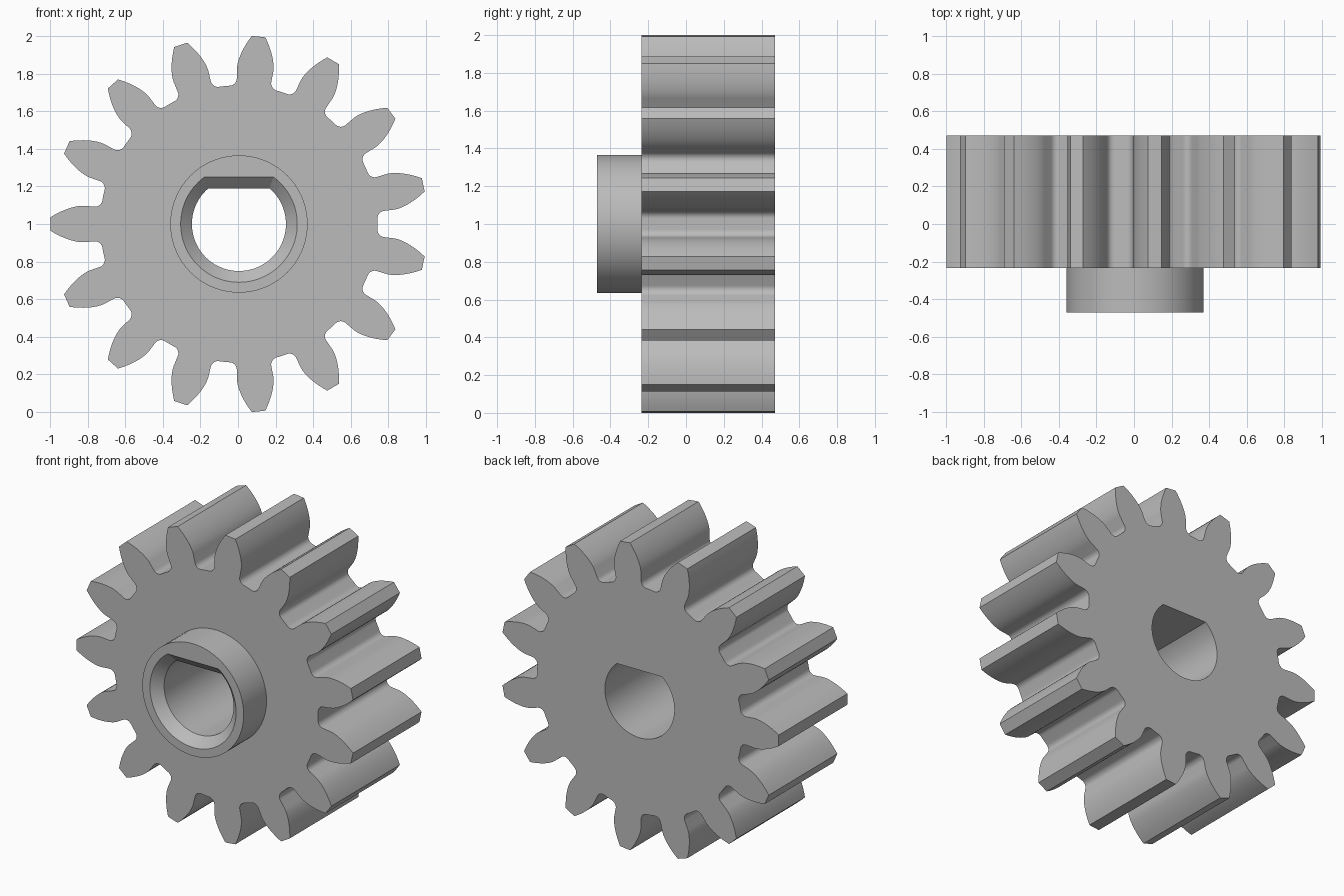
import bpy, bmesh
from math import sin, cos, tan, acos, asin, pi, radians, sqrt
from mathutils import Vector

old = bpy.data.objects.get("Cube")
if old:
    bpy.data.objects.remove(old, do_unlink=True)

# Main dimensions
TEETH = 15
TIP_R = 1.0024
MODULE = 2 * TIP_R / (TEETH + 2)
PITCH_R = MODULE * TEETH / 2
ROOT_R = PITCH_R - 1.25 * MODULE
BASE_R = PITCH_R * cos(radians(20))
FILLET = 0.04
NECK = 0.092          # half thickness of a tooth at its foot
HUB_R, BORE_R, FLAT, CHAMFER = 0.365, 0.25, 0.19, 0.06
HUB_Y, FRONT_Y, BACK_Y = -0.47, -0.235, 0.47
CENTRE = Vector((0.005, 0, 1))


def involute(r):
    a = acos(min(1, BASE_R / r))
    return tan(a) - a


def half_tooth():
    """Right-hand side of one tooth, tip to root, as (radius along axis, offset)."""
    pts = []
    for i in range(9):
        r = TIP_R + (BASE_R - TIP_R) * i / 8
        a = radians(5.85) + involute(PITCH_R) - involute(r)
        pts.append((r * cos(a), r * sin(a)))
    # concave fillet from the neck of the tooth into the root circle
    off = NECK + FILLET
    along = sqrt((ROOT_R + FILLET) ** 2 - off ** 2)
    sweep = pi / 2 - asin(off / (ROOT_R + FILLET))
    for i in range(9):
        t = sweep * i / 8
        pts.append((along - FILLET * sin(t), off - FILLET * cos(t)))
    pts.append((ROOT_R * cos(pi / TEETH), ROOT_R * sin(pi / TEETH)))
    return pts


def gear_profile():
    side = half_tooth()
    tooth = [(u, -v) for u, v in reversed(side[:-1])] + side
    out = []
    for k in range(TEETH):
        a = pi + k * 2 * pi / TEETH
        out += [(u * cos(a) - v * sin(a), u * sin(a) + v * cos(a)) for u, v in tooth]
    return out


def d_profile(r, flat, n=72):
    """Circle cut off by a level flat at the top."""
    start = pi - asin(flat / r)
    span = pi + 2 * asin(flat / r)
    return [(r * cos(start + span * i / n), r * sin(start + span * i / n))
            for i in range(n + 1)]


def circle(r, n=72):
    return [(r * cos(2 * pi * i / n), r * sin(2 * pi * i / n)) for i in range(n)]


bm = bmesh.new()


def loop(points, y):
    return [bm.verts.new(CENTRE + Vector((x, y, z))) for x, z in points]


def wall(a, b):
    n = len(a)
    for i in range(n):
        j = (i + 1) % n
        bm.faces.new((a[i], a[j], b[j], b[i]))


def ring_cap(outer, inner, normal):
    edges = []
    for ring in (outer, inner):
        for i, v in enumerate(ring):
            w = ring[(i + 1) % len(ring)]
            edges.append(bm.edges.get((v, w)) or bm.edges.new((v, w)))
    bmesh.ops.triangle_fill(bm, edges=edges, use_beauty=True, normal=normal)


# Toothed body
teeth_front = loop(gear_profile(), FRONT_Y)
teeth_back = loop(gear_profile(), BACK_Y)
wall(teeth_front, teeth_back)

# Hub collar
hub_back = loop(circle(HUB_R), FRONT_Y)
hub_front = loop(circle(HUB_R), HUB_Y)
wall(hub_back, hub_front)

# Flatted bore with a chamfered mouth
mouth = loop(d_profile(BORE_R + CHAMFER, FLAT + CHAMFER), HUB_Y)
bore_front = loop(d_profile(BORE_R, FLAT), HUB_Y + CHAMFER)
bore_back = loop(d_profile(BORE_R, FLAT), BACK_Y)
wall(mouth, bore_front)
wall(bore_front, bore_back)

# Flat end faces
ring_cap(teeth_front, hub_back, (0, -1, 0))
ring_cap(hub_front, mouth, (0, -1, 0))
ring_cap(teeth_back, bore_back, (0, 1, 0))
bmesh.ops.recalc_face_normals(bm, faces=bm.faces[:])

mesh = bpy.data.meshes.new("spur_gear")
bm.to_mesh(mesh)
bm.free()
gear = bpy.data.objects.new("spur_gear", mesh)
bpy.context.collection.objects.link(gear)

# Plain grey metal
grey = bpy.data.materials.new("light_grey")
grey.use_nodes = True
colour = (0.5, 0.5, 0.5, 1)
grey.diffuse_color = colour
grey.node_tree.nodes["Principled BSDF"].inputs["Base Color"].default_value = colour
mesh.materials.append(grey)

bpy.ops.object.select_all(action="DESELECT")
gear.select_set(True)
bpy.context.view_layer.objects.active = gear
bpy.ops.object.shade_smooth_by_angle(angle=radians(25))
